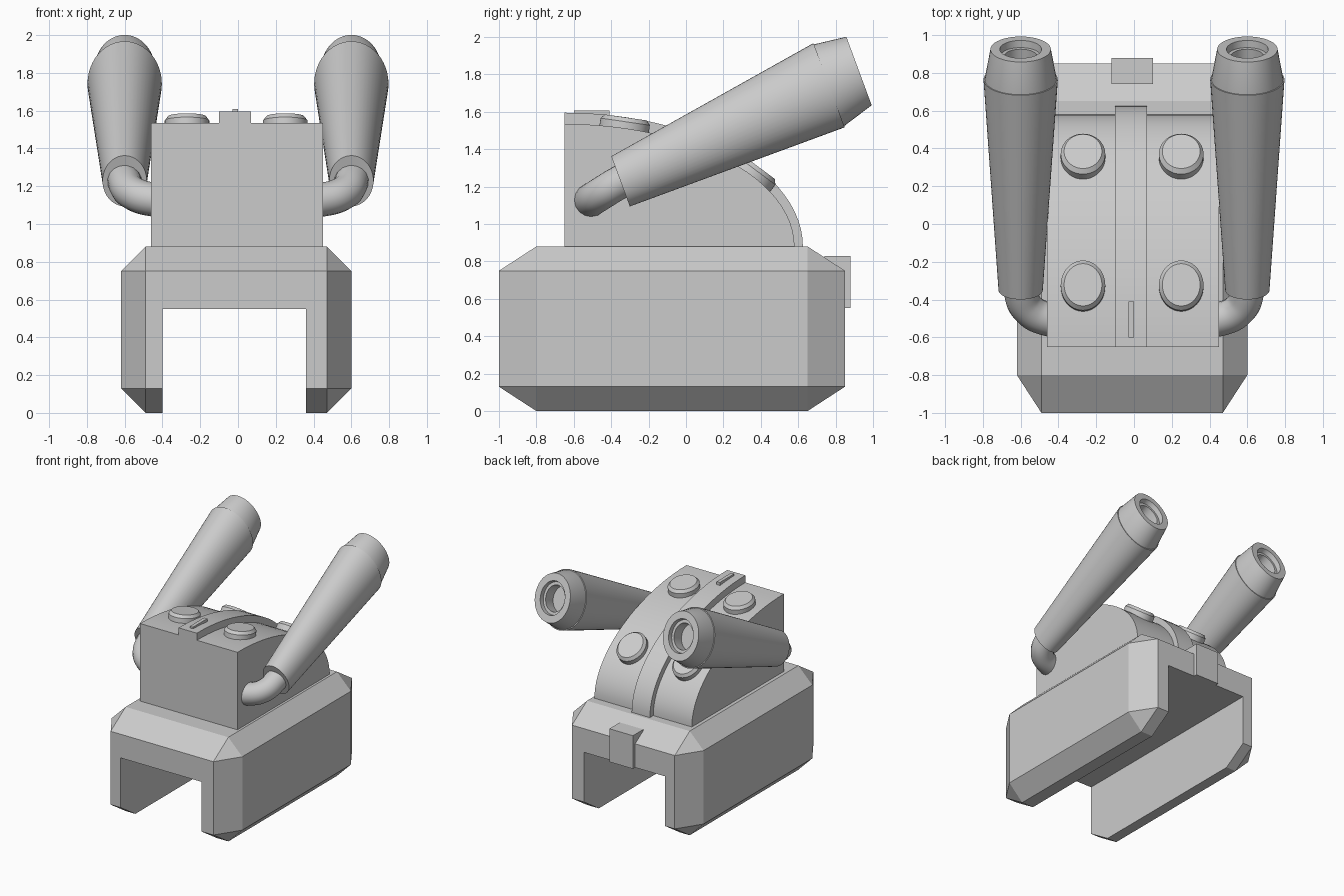
import bpy, bmesh, math
from mathutils import Vector

if "Cube" in bpy.data.objects:
    bpy.data.objects.remove(bpy.data.objects["Cube"])

GREY = (0.6, 0.6, 0.6, 1)
grey = bpy.data.materials.new("plain grey")
grey.use_nodes = True
grey.diffuse_color = GREY
grey.node_tree.nodes["Principled BSDF"].inputs["Base Color"].default_value = GREY

MID = -0.01      # centre line of the hull
FRONT = -0.65    # front of the turret
DECK = 0.88      # top of the hull


def finish(name, bm, smooth=False):
    bmesh.ops.recalc_face_normals(bm, faces=bm.faces)
    mesh = bpy.data.meshes.new(name)
    bm.to_mesh(mesh)
    bm.free()
    ob = bpy.data.objects.new(name, mesh)
    bpy.context.collection.objects.link(ob)
    mesh.materials.append(grey)
    bpy.ops.object.select_all(action='DESELECT')
    bpy.context.view_layer.objects.active = ob
    ob.select_set(True)
    if smooth:
        bpy.ops.object.shade_smooth_by_angle(angle=math.radians(30))
    return ob


def box(name, x, y, z):
    bm = bmesh.new()
    verts = [bm.verts.new((a, b, c)) for a in x for b in y for c in z]
    bmesh.ops.convex_hull(bm, input=verts)
    bmesh.ops.dissolve_limit(bm, angle_limit=0.01, verts=bm.verts, edges=bm.edges)
    return finish(name, bm)


def loft(name, rings, sides=48):
    """Skin a list of (centre, side axis, up axis) ellipses and cap both ends."""
    bm = bmesh.new()
    loops = []
    for centre, u, v in rings:
        angles = [math.tau * i / sides for i in range(sides)]
        loops.append([bm.verts.new(centre + u * math.cos(a) + v * math.sin(a)) for a in angles])
    for a, b in zip(loops, loops[1:]):
        for i in range(sides):
            j = (i + 1) % sides
            bm.faces.new((a[i], a[j], b[j], b[i]))
    bm.faces.new(loops[0])
    bm.faces.new(loops[-1])
    return finish(name, bm, True)


def quarter_arch(name, x0, x1, length, height):
    """Elliptical quarter profile extruded across x."""
    bm = bmesh.new()
    steps = 24
    arc = [(math.sin(t), math.cos(t)) for t in (math.pi / 2 * i / steps for i in range(steps + 1))]
    pts = [(FRONT, DECK - 0.02), *[(FRONT + length * s, DECK + height * c) for s, c in arc],
           (FRONT + length, DECK - 0.02)]
    face = bm.faces.new([bm.verts.new((x0, y, z)) for y, z in pts])
    ext = bmesh.ops.extrude_face_region(bm, geom=[face])
    moved = [g for g in ext["geom"] if isinstance(g, bmesh.types.BMVert)]
    bmesh.ops.translate(bm, vec=(x1 - x0, 0, 0), verts=moved)
    return finish(name, bm, True)


# Hull: box with all outer edges chamfered, and a channel cut through below
bm = bmesh.new()
hull_pts = []
for sx in (-1, 1):
    for sy in (-1, 1):
        for wide, deep, levels in ((0.61, 0.725, (0.13, 0.75)), (0.48, 0.925, (0.13, 0.75)),
                                   (0.48, 0.725, (0, DECK))):
            hull_pts += [bm.verts.new((MID + sx * wide, sy * deep - 0.075, z)) for z in levels]
bmesh.ops.convex_hull(bm, input=hull_pts)
bmesh.ops.dissolve_limit(bm, angle_limit=0.01, verts=bm.verts, edges=bm.edges)
hull = finish("hull", bm)
cutter = box("channel_cutter", (-0.4, 0.36), (-1.5, 1.5), (-0.5, 0.55))
cutter.hide_render = True
mod = hull.modifiers.new("channel", 'BOOLEAN')
mod.operation = 'DIFFERENCE'
mod.solver = 'EXACT'
mod.object = cutter
bpy.context.view_layer.objects.active = hull
bpy.ops.object.modifier_apply(modifier=mod.name)
bpy.data.objects.remove(cutter)

# Rear tab on the hull
box("rear_tab", (-0.12, 0.1), (0.74, 0.88), (0.55, 0.83))

# Turret with its raised centre band and a thin bar on top
LENGTH, HEIGHT = 1.23, 0.655
quarter_arch("turret", -0.46, 0.45, LENGTH, HEIGHT)
quarter_arch("turret_band", -0.1, 0.07, 1.275, 0.715)
box("band_bar", (-0.03, 0), (-0.6, -0.41), (1.55, 1.608))

# Bevelled hatches lying on the curved turret roof
for y, place in ((-0.33, "front"), (0.35, "rear")):
    s = (y - FRONT) / LENGTH
    c = math.sqrt(1 - s * s)
    normal = Vector((0, s / LENGTH, c / HEIGHT)).normalized()
    along = Vector((0, normal.z, -normal.y))
    for x, side in ((0.25, "left"), (-0.27, "right")):
        base = Vector((x, y, DECK + HEIGHT * c))
        rings = [(base + normal * h, Vector((w, 0, 0)), along * w * 1.13)
                 for h, w in ((-0.03, 0.118), (0.035, 0.118), (0.058, 0.1))]
        loft(f"{place}_hatch_{side}", rings)

# Cannons: oval tapering barrel, muzzle with stepped bore, bent feed pipe
tilt = math.radians(20.3)
up = Vector((0, -math.sin(tilt), math.cos(tilt)))
for sign, side in ((1, "left"), (-1, "right")):
    breech = Vector((sign * 0.6, -0.35, 1.228))
    collar = Vector((sign * 0.6, 0.765, 1.742))
    tip = Vector((sign * 0.6, 0.925, 1.818))
    axis = (tip - collar).normalized()

    def ring(centre, radius):
        return centre, Vector((radius * 0.82, 0, 0)), up * radius

    loft(f"barrel_{side}", [ring(breech, 0.143), ring(collar, 0.24)])
    loft(f"muzzle_{side}", [ring(collar - axis * 0.02, 0.232), ring(collar + axis * 0.004, 0.232),
                            ring(tip, 0.195), ring(tip, 0.135), ring(tip - axis * 0.04, 0.13),
                            ring(tip - axis * 0.04, 0.105), ring(tip - axis * 0.15, 0.105)])

    # Feed pipe swept along a smooth path
    curve = bpy.data.curves.new("pipe_path", 'CURVE')
    curve.dimensions = '3D'
    curve.bevel_depth = 0.09
    curve.bevel_resolution = 6
    curve.use_fill_caps = True
    path = [(0.35, -0.51, 1.13), (0.45, -0.505, 1.13), (0.56, -0.45, 1.165),
            (0.6, -0.35, 1.225), (0.6, -0.25, 1.27)]
    spline = curve.splines.new('BEZIER')
    spline.bezier_points.add(len(path) - 1)
    for point, (x, y, z) in zip(spline.bezier_points, path):
        point.co = (sign * x, y, z)
        point.handle_left_type = point.handle_right_type = 'AUTO'
    curve.materials.append(grey)
    pipe = bpy.data.objects.new(f"feed_pipe_{side}", curve)
    bpy.context.collection.objects.link(pipe)
    bpy.ops.object.select_all(action='DESELECT')
    bpy.context.view_layer.objects.active = pipe
    pipe.select_set(True)
    bpy.ops.object.convert(target='MESH')
    bpy.ops.object.shade_smooth_by_angle(angle=math.radians(40))
